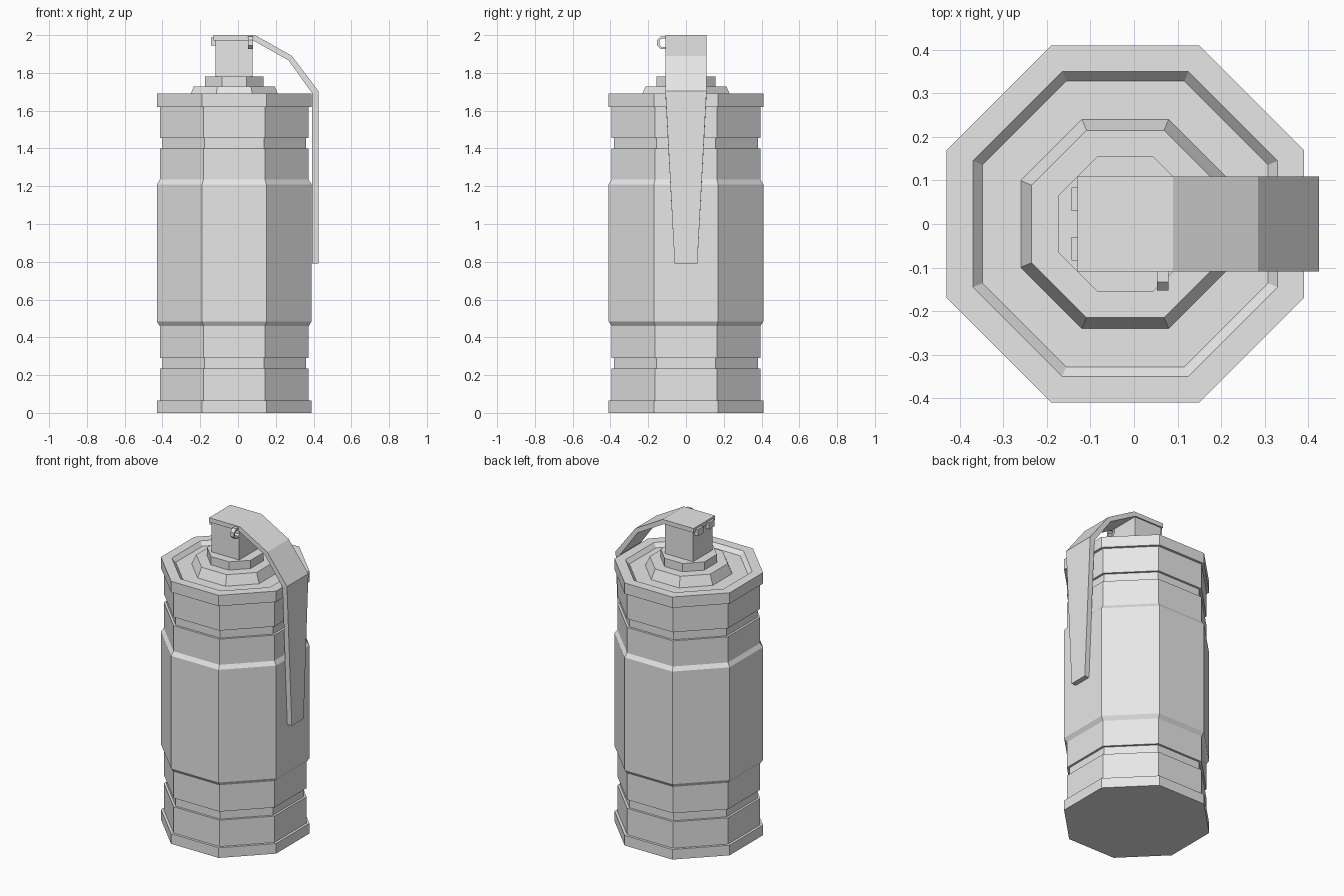
import bpy
import bmesh
import math

cube = bpy.data.objects.get("Cube")
if cube:
    bpy.data.objects.remove(cube, do_unlink=True)

grey = bpy.data.materials.new("plain grey")
grey.use_nodes = True
grey.diffuse_color = (0.8, 0.8, 0.8, 1)
grey.node_tree.nodes["Principled BSDF"].inputs["Base Color"].default_value = grey.diffuse_color

AXIS_X = -0.02
SIDES = 8


def finish(name, bm):
    bmesh.ops.recalc_face_normals(bm, faces=bm.faces)
    mesh = bpy.data.meshes.new(name)
    bm.to_mesh(mesh)
    bm.free()
    mesh.materials.append(grey)
    obj = bpy.data.objects.new(name, mesh)
    bpy.context.collection.objects.link(obj)
    return obj


def octagon_stack(name, profile):
    """Closed eight-sided solid from (flat-to-centre distance, height) pairs."""
    bm = bmesh.new()
    rings = []
    for apothem, z in profile:
        r = apothem / math.cos(math.pi / SIDES)
        angles = [(i + 0.5) * math.tau / SIDES for i in range(SIDES)]
        rings.append([bm.verts.new((AXIS_X + r * math.cos(a), r * math.sin(a), z)) for a in angles])
    for low, high in zip(rings, rings[1:]):
        for i in range(SIDES):
            j = (i + 1) % SIDES
            bm.faces.new((low[i], low[j], high[j], high[i]))
    bm.faces.new(rings[0])
    bm.faces.new(rings[-1])
    return finish(name, bm)


def box(name, low, high):
    bm = bmesh.new()
    bmesh.ops.create_cube(bm, size=1)
    for v in bm.verts:
        v.co = [(a + b) / 2 + c * (b - a) for a, b, c in zip(low, high, v.co)]
    return finish(name, bm)


# Canister with rims, grooves, raised middle and recessed lid
RIM, BAND, GROOVE = 0.41, 0.394, 0.38
octagon_stack("canister", [
    (RIM, 0), (RIM, 0.065), (BAND, 0.065), (BAND, 0.235),
    (GROOVE, 0.235), (GROOVE, 0.29), (BAND, 0.29), (BAND, 0.46),
    (RIM, 0.485), (RIM, 1.21), (BAND, 1.235), (BAND, 1.4),
    (GROOVE, 1.4), (GROOVE, 1.455), (BAND, 1.455), (BAND, 1.62),
    (RIM, 1.62), (RIM, 1.69), (0.35, 1.69), (0.328, 1.665),
    (0.24, 1.665), (0.215, 1.727), (0.155, 1.727), (0.155, 1.78),
])

# Fuse head
box("fuse_neck", (-0.12, -0.1, 1.77), (0.078, 0.1, 1.98))

# Bent lever: outer point, inner point, half width
lever_path = [
    ((-0.13, 2.0), (-0.13, 1.972), 0.109),
    ((0.09, 2.0), (0.08, 1.972), 0.109),
    ((0.285, 1.89), (0.268, 1.866), 0.109),
    ((0.425, 1.705), (0.393, 1.692), 0.109),
    ((0.425, 0.79), (0.393, 0.79), 0.06),
]
bm = bmesh.new()
sections = [[bm.verts.new((p[0], s * w, p[1])) for p, s in
             ((outer, -1), (outer, 1), (inner, 1), (inner, -1))]
            for outer, inner, w in lever_path]
for a, b in zip(sections, sections[1:]):
    for i in range(4):
        j = (i + 1) % 4
        bm.faces.new((a[i], a[j], b[j], b[i]))
bm.faces.new(sections[0])
bm.faces.new(sections[-1])
finish("lever", bm)

# Hinge lugs behind the lever
for side, label in ((1, "back"), (-1, "front")):
    y = sorted((side * 0.03, side * 0.084))
    box(label + "_hinge_lug", (-0.144, y[0], 1.945), (-0.11, y[1], 1.988))

# Small pin ring on the front of the head
bm = bmesh.new()
loops = []
for i in range(SIDES):
    a = (i + 0.5) * math.tau / SIDES
    loops.append([bm.verts.new((x, -0.119 + r * math.cos(a), 1.96 + r * math.sin(a)))
                  for x, r in ((0.053, 0.036), (0.079, 0.036), (0.079, 0.024), (0.053, 0.024))])
for k in range(SIDES):
    a, b = loops[k], loops[(k + 1) % SIDES]
    for i in range(4):
        j = (i + 1) % 4
        bm.faces.new((a[i], a[j], b[j], b[i]))
finish("pin_ring", bm)
